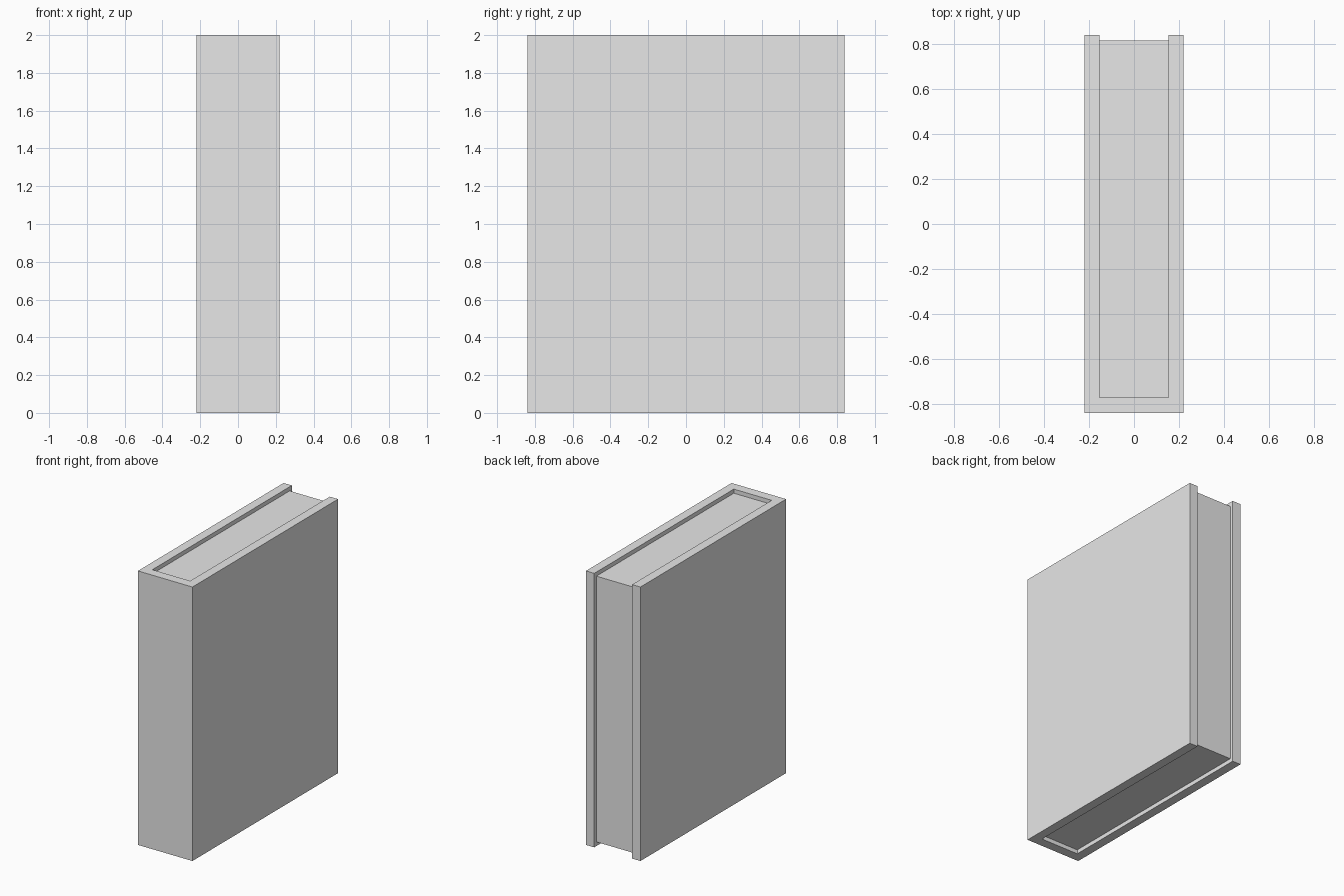
import bpy
import bmesh

if "Cube" in bpy.data.objects:
    bpy.data.objects.remove(bpy.data.objects["Cube"])

# Overall sizes
HALF_W, HALF_D, HEIGHT = 0.22, 0.84, 2.0
INNER_W, SPINE_IN, PAGE_EDGE, RECESS = 0.153, -0.77, 0.815, 0.03

grey = bpy.data.materials.new("light grey")
grey.diffuse_color = (0.8, 0.8, 0.8, 1.0)
grey.use_nodes = True
grey.node_tree.nodes["Principled BSDF"].inputs["Base Color"].default_value = grey.diffuse_color


def extrude_outline(name, outline, z0, z1):
    """Raise a flat xy outline into a solid between two heights."""
    bm = bmesh.new()
    face = bm.faces.new([bm.verts.new((x, y, z0)) for x, y in outline])
    top = bmesh.ops.extrude_face_region(bm, geom=[face])["geom"]
    verts = [v for v in top if isinstance(v, bmesh.types.BMVert)]
    bmesh.ops.translate(bm, vec=(0, 0, z1 - z0), verts=verts)
    bmesh.ops.recalc_face_normals(bm, faces=bm.faces)
    mesh = bpy.data.meshes.new(name)
    bm.to_mesh(mesh)
    bm.free()
    mesh.materials.append(grey)
    obj = bpy.data.objects.new(name, mesh)
    bpy.context.collection.objects.link(obj)
    return obj


# Cover: two boards joined by the spine, a U seen from above
half = [(HALF_W, -HALF_D), (HALF_W, HALF_D), (INNER_W, HALF_D), (INNER_W, SPINE_IN)]
extrude_outline("book_cover", half + [(-x, y) for x, y in reversed(half)], 0, HEIGHT)

# Page block: set back from the cover at the top, bottom and open edge
pages = [(-INNER_W, SPINE_IN), (INNER_W, SPINE_IN),
         (INNER_W, PAGE_EDGE), (-INNER_W, PAGE_EDGE)]
extrude_outline("page_block", pages, RECESS, HEIGHT - RECESS)
